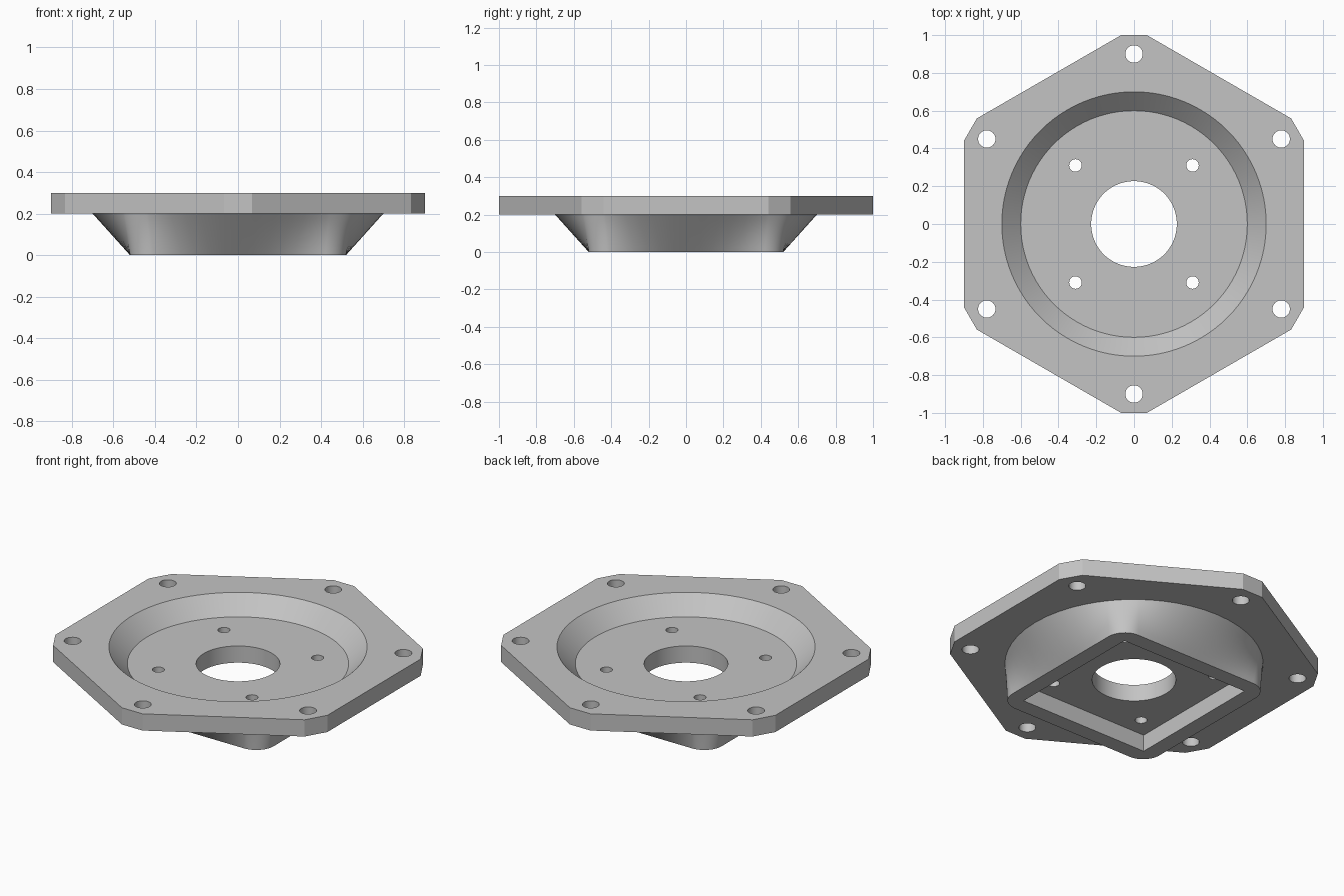
import bpy
import bmesh
from math import atan2, cos, hypot, pi, sin, tan
from mathutils import Matrix

old = bpy.data.objects.get("Cube")
if old:
    bpy.data.objects.remove(old, do_unlink=True)

grey = bpy.data.materials.new("light_grey")
grey.use_nodes = True
grey.diffuse_color = (0.55, 0.55, 0.55, 1)
grey.node_tree.nodes["Principled BSDF"].inputs["Base Color"].default_value = (0.55, 0.55, 0.55, 1)


def to_object(name, bm):
    bmesh.ops.recalc_face_normals(bm, faces=bm.faces)
    mesh = bpy.data.meshes.new(name)
    bm.to_mesh(mesh)
    bm.free()
    mesh.materials.append(grey)
    obj = bpy.data.objects.new(name, mesh)
    bpy.context.collection.objects.link(obj)
    return obj


def loft(name, rings):
    """Closed solid through rings with equal point counts."""
    bm = bmesh.new()
    loops = [[bm.verts.new(p) for p in ring] for ring in rings]
    n = len(loops[0])
    for low, high in zip(loops, loops[1:]):
        for i in range(n):
            j = (i + 1) % n
            bm.faces.new((low[i], low[j], high[j], high[i]))
    bm.faces.new(loops[0][::-1])
    bm.faces.new(loops[-1])
    return to_object(name, bm)


def circle(radius, z, n=96):
    return [(radius * cos(2 * pi * i / n), radius * sin(2 * pi * i / n), z) for i in range(n)]


def drill(name, places, radius, sides=32):
    """Vertical cylinders through the full height."""
    bm = bmesh.new()
    for x, y in places:
        bmesh.ops.create_cone(bm, cap_ends=True, segments=sides, radius1=radius, radius2=radius,
                              depth=1, matrix=Matrix.Translation((x, y, 0.2)))
    return to_object(name, bm)


def combine(target, other, operation):
    mod = target.modifiers.new(operation, "BOOLEAN")
    mod.operation, mod.solver, mod.object = operation, "EXACT", other
    bpy.context.view_layer.objects.active = target
    bpy.ops.object.modifier_apply(modifier=mod.name)
    bpy.data.objects.remove(other, do_unlink=True)


# Hexagonal flange with its six corners cut off
half = (0.9 / cos(pi / 6) - 1) * tan(pi / 3)
outline = []
for k in range(6):
    a = pi / 6 + k * pi / 3
    for s in (-half, half):
        outline.append((cos(a) - s * sin(a), sin(a) + s * cos(a)))
flange = loft("mounting_flange", [[(x, y, z) for x, y in outline] for z in (0.2, 0.3)])

# Hub blending from a rounded square base to a circle under the flange
HALF, ROUND, STEPS = 0.52, 0.115, 12
c = HALF - ROUND
base = []
for q in range(4):
    points = [(HALF, -c + 2 * c * i / STEPS) for i in range(STEPS)]
    points += [(c + ROUND * cos(i * pi / 2 / STEPS), c + ROUND * sin(i * pi / 2 / STEPS))
               for i in range(STEPS)]
    ca, sa = cos(q * pi / 2), sin(q * pi / 2)
    base += [(x * ca - y * sa, x * sa + y * ca) for x, y in points]
rings = []
for level in range(9):
    t = level / 8
    ring = []
    for x, y in base:
        a = atan2(y, x)
        r = hypot(x, y) * (1 - t) + 0.7 * t
        ring.append((r * cos(a), r * sin(a), 0.2 * t))
    rings.append(ring)
rings.append([(x * 0.97, y * 0.97, 0.25) for x, y, z in rings[-1]])
combine(flange, loft("hub", rings), "UNION")

# Conical dish in the top
combine(flange, loft("dish_cutter", [circle(0.6, 0.2), circle(0.8, 0.4)]), "DIFFERENCE")

# Square pocket underneath
bm = bmesh.new()
bmesh.ops.create_cube(bm, size=1, matrix=Matrix.Diagonal((0.85, 0.85, 0.2, 1)))
combine(flange, to_object("pocket_cutter", bm), "DIFFERENCE")

# Centre bore, four inner screw holes and six flange bolt holes
bolts = [(0.9 * cos(pi / 6 + k * pi / 3), 0.9 * sin(pi / 6 + k * pi / 3)) for k in range(6)]
screws = [(x, y) for x in (-0.31, 0.31) for y in (-0.31, 0.31)]
for name, places, radius, sides in (("bore", [(0, 0)], 0.227, 96),
                                    ("screw_holes", screws, 0.033, 32),
                                    ("bolt_holes", bolts, 0.046, 32)):
    combine(flange, drill(name, places, radius, sides), "DIFFERENCE")

# Smooth curved walls, crisp edges
bpy.ops.object.select_all(action="DESELECT")
flange.select_set(True)
bpy.context.view_layer.objects.active = flange
bpy.ops.object.shade_smooth_by_angle(angle=pi / 7)
